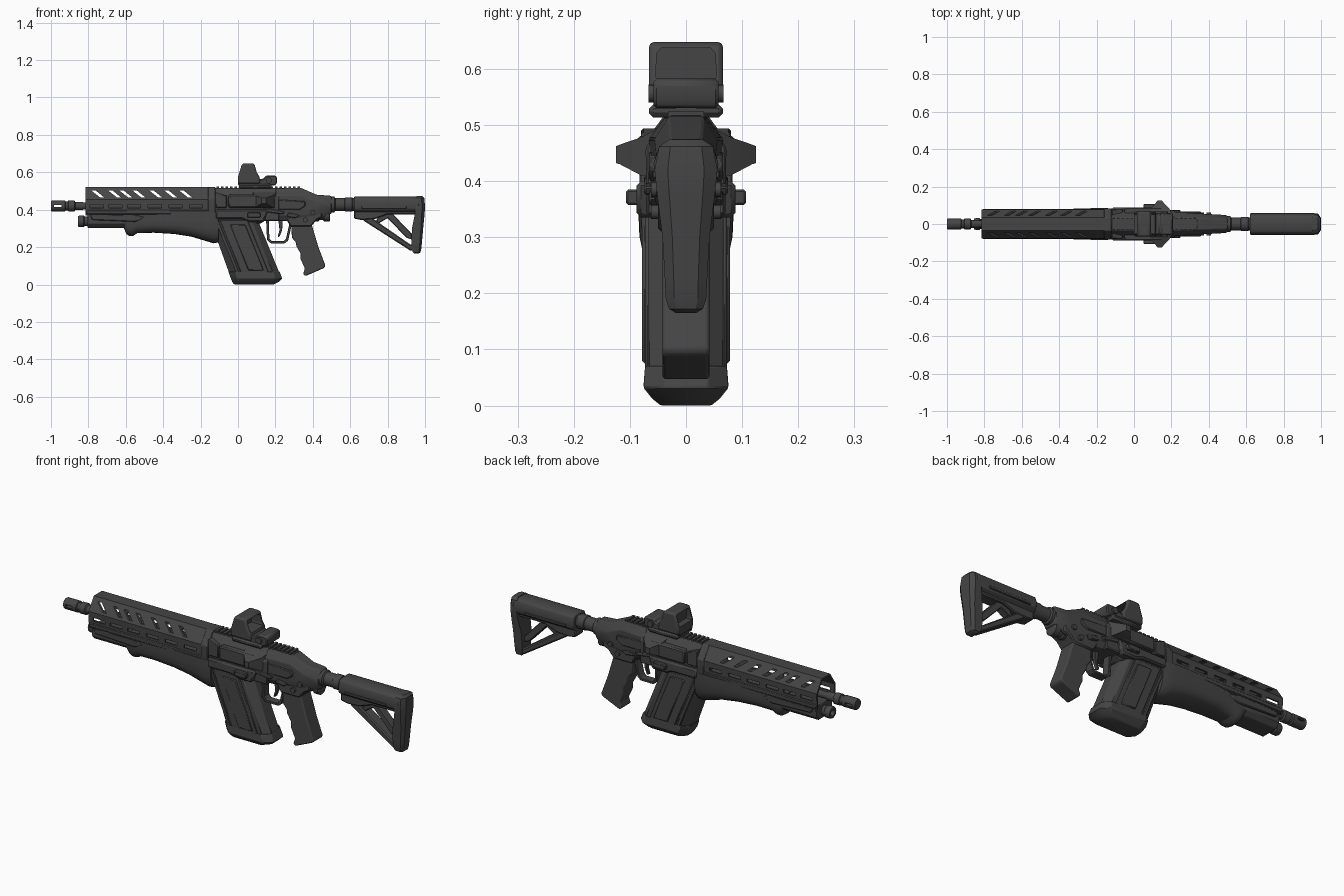
import bpy, bmesh, math
from mathutils import Matrix, Vector


def material(name, v):
    m = bpy.data.materials.new(name)
    m.diffuse_color = (v, v, v, 1)
    return m


METAL = material("dark_grey", 0.06)


def finish(name, bm, bevel=0, seg=1):
    bmesh.ops.recalc_face_normals(bm, faces=bm.faces)
    me = bpy.data.meshes.new(name)
    bm.to_mesh(me)
    bm.free()
    me.materials.append(METAL)
    ob = bpy.data.objects.new(name, me)
    bpy.context.collection.objects.link(ob)
    if bevel:
        b = ob.modifiers.new("bevel", 'BEVEL')
        b.width, b.segments, b.limit_method = bevel, seg, 'ANGLE'
    return ob


def add_loft(bm, rings):
    vs = [[bm.verts.new(p) for p in r] for r in rings]
    n = len(vs[0])
    for a, b in zip(vs, vs[1:]):
        for i in range(n):
            j = (i + 1) % n
            bm.faces.new((a[i], a[j], b[j], b[i]))
    bm.faces.new(vs[0])
    bm.faces.new(vs[-1][::-1])


def loft(name, rings, bevel=0, seg=1):
    bm = bmesh.new()
    add_loft(bm, rings)
    return finish(name, bm, bevel, seg)


# side profile (x, z) extruded between two y values
def prism(name, polys, y0, y1, bevel=0, seg=1):
    bm = bmesh.new()
    for p in polys:
        add_loft(bm, [[(x, y, z) for x, z in p] for y in (y0, y1)])
    return finish(name, bm, bevel, seg)


# cross-section (y, z) extruded along x
def bar(name, pts, x0, x1, bevel=0, seg=1):
    return loft(name, [[(x, y, z) for y, z in pts] for x in (x0, x1)], bevel, seg)


def box(name, x0, x1, y0, y1, z0, z1, bevel=0.004):
    return prism(name, [[(x0, z0), (x1, z0), (x1, z1), (x0, z1)]], y0, y1, bevel)


def pair(name, poly, y0, y1, bevel=0.004):
    for s, side in ((1, "left"), (-1, "right")):
        prism(name + "_" + side, [poly], s * y0, s * y1, bevel)


def rect(x0, x1, z0, z1):
    return [(x0, z0), (x1, z0), (x1, z1), (x0, z1)]


# turned shape along x: list of (x, radius)
def turned(name, prof, z, y=0, n=24):
    return loft(name, [[(x, y + r * math.cos(2 * math.pi * i / n), z + r * math.sin(2 * math.pi * i / n))
                        for i in range(n)] for x, r in prof])


def cross_pin(name, x, z, r, y0, y1):
    prism(name, [[(x + r * math.cos(i * math.pi / 8), z + r * math.sin(i * math.pi / 8))
                  for i in range(16)]], y0, y1)


def cut(ob, cutter):
    cutter.hide_render = True
    cutter.hide_viewport = True
    m = ob.modifiers.new("cut", 'BOOLEAN')
    m.object, m.solver = cutter, 'EXACT'


def mirrored(half):
    return half + [(-y, z) for y, z in reversed(half)]


# barrel, muzzle device and lower tube
turned("barrel", [(-0.90, 0.018), (-0.10, 0.018)], 0.42)
muzzle = turned("muzzle_device", [(-1.0, 0.015), (-1.0, 0.026), (-0.995, 0.029), (-0.925, 0.029), (-0.922, 0.023),
                                  (-0.91, 0.023), (-0.907, 0.029), (-0.875, 0.029), (-0.87, 0.022), (-0.83, 0.022)], 0.42)
cut(muzzle, prism("muzzle_slots", [rect(-0.985, -0.945, 0.414, 0.426)], -0.1, 0.1))
turned("lower_tube", [(-0.83, 0.014), (-0.855, 0.016), (-0.855, 0.028), (-0.848, 0.031), (-0.825, 0.031),
                      (-0.82, 0.026), (-0.55, 0.026)], 0.338)

# hollow handguard shroud with slanted and straight slots
outer = [(0.076, 0.37), (0.078, 0.455), (0.034, 0.52)]
inner = [(0.067, 0.37), (0.069, 0.45), (0.030, 0.511)]
shroud = bar("handguard_shroud", mirrored(outer) + mirrored(inner)[::-1], -0.815, -0.13)
slots = [[(x - 0.034, 0.502), (x - 0.010, 0.502), (x + 0.034, 0.466), (x + 0.012, 0.466)]
         for x in (-0.75, -0.66, -0.60, -0.53, -0.44, -0.36, -0.28)]
slots += [rect(x, x + 0.07, 0.41, 0.427) for x in (-0.79, -0.69, -0.59, -0.48, -0.37, -0.26)]
cut(shroud, prism("shroud_slots", slots, -0.2, 0.2))
bar("shroud_rear_collar", mirrored([(0.075, 0.33), (0.083, 0.37), (0.083, 0.457), (0.036, 0.521)]), -0.16, -0.12, 0.003)

# lower handguard
bar("handguard_lower_front", mirrored([(0.045, 0.302), (0.068, 0.325), (0.068, 0.38)]), -0.805, -0.5, 0.004)
pair("handguard_side_rail", rect(-0.81, -0.15, 0.375, 0.398), 0.06, 0.081)
pair("handguard_wedge", [(-0.78, 0.345), (-0.55, 0.335), (-0.50, 0.36), (-0.56, 0.375), (-0.79, 0.372)], 0.05, 0.077)


def grip_ring(x, zb, w):
    pts = [(x, w, 0.385)]
    for i in range(13):
        a = math.pi * i / 12
        c, s = math.cos(a), math.sin(a)
        pts.append((x, w * math.copysign(abs(c) ** 0.7, c), 0.345 - (0.345 - zb) * s ** 0.7))
    return pts + [(x, -w, 0.385)]


loft("forend_grip", [grip_ring(*s) for s in (
    (-0.61, 0.30, 0.066), (-0.595, 0.268, 0.068), (-0.58, 0.258, 0.070), (-0.56, 0.260, 0.071), (-0.54, 0.274, 0.072),
    (-0.45, 0.277, 0.077), (-0.34, 0.270, 0.081), (-0.25, 0.256, 0.084), (-0.17, 0.232, 0.085), (-0.13, 0.220, 0.084),
    (-0.105, 0.225, 0.080))])

# receiver: upper body, tail, lower body
upper = mirrored([(0.07, 0.34), (0.072, 0.46), (0.034, 0.515)])
bar("upper_receiver", upper, -0.125, 0.22, 0.004)


def tail_ring(x, w, zb, zt):
    return [(x, y, z) for y, z in mirrored([(w * 0.7, zb), (w, zb + 0.03), (w, zt - 0.04), (w * 0.55, zt)])]


loft("receiver_tail", [tail_ring(*t) for t in ((0.20, 0.066, 0.34, 0.515), (0.34, 0.056, 0.34, 0.515),
     (0.42, 0.052, 0.345, 0.48), (0.49, 0.048, 0.375, 0.475), (0.50, 0.044, 0.38, 0.47))], 0.003)
prism("lower_receiver", [[(-0.11, 0.40), (-0.11, 0.33), (0.12, 0.325), (0.15, 0.345), (0.26, 0.345), (0.28, 0.31),
                          (0.39, 0.31), (0.42, 0.345), (0.45, 0.36), (0.45, 0.40)]], -0.05, 0.05, 0.006)
pair("magazine_well", [(-0.12, 0.40), (-0.12, 0.35), (0.02, 0.35), (0.06, 0.335), (0.14, 0.335), (0.16, 0.40)], 0.04, 0.088, 0.008)
pair("receiver_side_block", [(-0.05, 0.41), (0.13, 0.41), (0.17, 0.435), (0.15, 0.48), (-0.05, 0.48)], 0.05, 0.088, 0.006)
pair("front_side_panel", [(-0.12, 0.41), (-0.06, 0.41), (-0.06, 0.475), (-0.12, 0.495)], 0.04, 0.080)
pair("rear_side_panel", [(0.19, 0.40), (0.33, 0.40), (0.36, 0.42), (0.36, 0.445), (0.19, 0.455)], 0.04, 0.066)
pair("side_catch", rect(0.05, 0.12, 0.357, 0.385), 0.07, 0.107)
pair("selector_lever", [(0.26, 0.362), (0.31, 0.355), (0.33, 0.37), (0.27, 0.385)], 0.04, 0.066)
pair("fence_rib", [(0.13, 0.39), (0.24, 0.375), (0.25, 0.39), (0.14, 0.41)], 0.04, 0.075)
for i, (x, z) in enumerate(((0.20, 0.365), (0.36, 0.345), (0.40, 0.385))):
    cross_pin(f"receiver_pin_{i}", x, z, 0.013, -0.062, 0.062)

# charging handle wings
for s, side in ((1, "left"), (-1, "right")):
    loft("charging_wing_" + side, [[(x0, s * y, z0), (x1, s * y, z0), (x1, s * y, z1), (x0, s * y, z1)]
         for y, x0, x1, z0, z1 in ((0.03, 0.07, 0.22, 0.41, 0.505), (0.08, 0.09, 0.19, 0.41, 0.478),
                                   (0.118, 0.12, 0.155, 0.43, 0.465), (0.125, 0.125, 0.15, 0.432, 0.462))])

# top rail with teeth
box("top_rail_base", -0.12, 0.34, -0.028, 0.028, 0.50, 0.517, 0.002)
prism("top_rail_teeth", [rect(-0.115 + 0.024 * i, -0.101 + 0.024 * i, 0.51, 0.524) for i in range(19)], -0.032, 0.032)

# rear sling ring and buffer tube
turned("sling_ring", [(0.41, 0.024), (0.415, 0.034), (0.43, 0.034), (0.435, 0.028), (0.455, 0.028),
                      (0.46, 0.036), (0.488, 0.036), (0.493, 0.028)], 0.372)
turned("buffer_tube", [(0.48, 0.042), (0.515, 0.042), (0.52, 0.034), (0.57, 0.034), (0.573, 0.038),
                       (0.61, 0.038), (0.613, 0.034), (0.70, 0.034)], 0.428)


# magazine: slanted loft with chamfered corners
def mag_ring(z, x0, x1, w):
    c = min(0.035, w * 0.6)
    return [(x0 + c, -w, z), (x1 - c, -w, z), (x1, -w + c, z), (x1, w - c, z),
            (x1 - c, w, z), (x0 + c, w, z), (x0, w - c, z), (x0, -w + c, z)]


loft("magazine", [mag_ring(0.36, -0.155, 0.10, 0.067), mag_ring(0.06, -0.047, 0.222, 0.067)], 0.003)
loft("magazine_foot", [mag_ring(0.07, -0.052, 0.222, 0.073), mag_ring(0.032, -0.038, 0.236, 0.076),
                       mag_ring(0.012, -0.03, 0.215, 0.060), mag_ring(0.0, -0.02, 0.19, 0.045)], 0.003)


def slant(u0, u1, z0, z1):
    return [(u0 + 0.4 * (0.35 - z), z) for z in (z0, z1)] + [(u1 + 0.4 * (0.35 - z), z) for z in (z1, z0)]


pair("magazine_panel", slant(-0.10, 0.05, 0.04, 0.345), 0.06, 0.073)
pair("magazine_inner_panel", slant(-0.055, 0.028, 0.075, 0.32), 0.06, 0.078)
pair("magazine_front_rib", slant(-0.125, -0.108, 0.06, 0.34), 0.03, 0.072, 0.002)

# trigger and guard
guard = [(0.15, 0.35), (0.155, 0.24), (0.175, 0.22), (0.25, 0.22), (0.268, 0.235), (0.29, 0.33)]
guard_in = [(0.278, 0.34), (0.257, 0.246), (0.245, 0.232), (0.18, 0.232), (0.168, 0.245), (0.164, 0.35)]
prism("trigger_guard", [guard + guard_in], -0.022, 0.022, 0.002)
prism("trigger", [[(0.215, 0.35), (0.222, 0.29), (0.212, 0.255), (0.222, 0.255), (0.236, 0.29), (0.24, 0.35)]], -0.01, 0.01, 0.002)

# pistol grip
prism("pistol_grip", [[(0.285, 0.33), (0.39, 0.33), (0.40, 0.30), (0.43, 0.20), (0.468, 0.10), (0.46, 0.088), (0.36, 0.045),
                       (0.348, 0.055), (0.358, 0.085), (0.335, 0.135), (0.335, 0.165), (0.312, 0.205), (0.31, 0.225),
                       (0.288, 0.25)]], -0.042, 0.042, 0.016, 3)

# stock: tube housing, struts and butt pad
bar("stock_body", mirrored([(0.03, 0.385), (0.052, 0.40), (0.058, 0.43), (0.048, 0.462), (0.03, 0.471)]), 0.62, 0.97, 0.006, 2)
prism("stock_lower", [[(0.62, 0.40), (0.62, 0.352), (0.66, 0.345), (0.73, 0.35), (0.80, 0.375), (0.97, 0.375), (0.97, 0.40)]],
      -0.034, 0.034, 0.005)
prism("stock_strut", [[(0.66, 0.37), (0.67, 0.342), (0.92, 0.182), (0.96, 0.18), (0.96, 0.21), (0.92, 0.215), (0.71, 0.36)]],
      -0.03, 0.03, 0.006)
prism("stock_inner_strut", [[(0.76, 0.385), (0.735, 0.335), (0.75, 0.325), (0.80, 0.355), (0.90, 0.25), (0.93, 0.24),
                             (0.93, 0.27), (0.82, 0.385)]], -0.02, 0.02, 0.004)
pair("stock_groove_rib", rect(0.66, 0.90, 0.405, 0.418), 0.04, 0.060, 0.002)


def butt_ring(z, x0, x1, w):
    c = 0.3 * w
    return [(x0, -w, z), (x1 - c, -w, z), (x1, -w + 1.4 * c, z), (x1, w - 1.4 * c, z), (x1 - c, w, z), (x0, w, z)]


loft("butt_pad", [butt_ring(*r) for r in (
    (0.474, 0.955, 0.985, 0.030), (0.462, 0.95, 0.996, 0.048), (0.42, 0.948, 1.0, 0.056), (0.38, 0.946, 0.998, 0.052),
    (0.30, 0.93, 0.99, 0.042), (0.23, 0.927, 0.984, 0.038), (0.19, 0.93, 0.98, 0.036), (0.172, 0.935, 0.975, 0.030),
    (0.165, 0.945, 0.965, 0.018))])

# reflex sight
box("sight_neck", 0.01, 0.17, -0.026, 0.026, 0.50, 0.54)
box("sight_clamp", 0.005, 0.18, -0.066, 0.066, 0.513, 0.537, 0.008)
prism("sight_base", [[(0.0, 0.53), (0.20, 0.53), (0.208, 0.545), (0.208, 0.575), (0.20, 0.583), (0.15, 0.583),
                      (0.135, 0.565), (0.0, 0.565)]], -0.058, 0.058, 0.006)
hood = prism("sight_hood", [[(0.0, 0.54), (0.0, 0.575), (0.018, 0.635), (0.025, 0.648), (0.082, 0.648), (0.09, 0.638),
                             (0.10, 0.60), (0.115, 0.575), (0.12, 0.54)]], -0.066, 0.066, 0.009, 2)
cut(hood, bar("sight_window_cut", mirrored([(0.052, 0.578), (0.054, 0.59), (0.052, 0.628), (0.044, 0.637)]), -0.1, 0.3))
box("sight_lens", 0.035, 0.041, -0.058, 0.058, 0.57, 0.64, 0)
for s in (-1, 1):
    cross_pin("sight_knob", 0.165, 0.556, 0.016, s * 0.05, s * 0.067)

# smooth shading on rounded parts, sharp edges kept
for ob in bpy.context.scene.objects:
    ob.select_set(not ob.hide_render)
bpy.context.view_layer.objects.active = bpy.data.objects["barrel"]
bpy.ops.object.shade_smooth_by_angle(angle=math.radians(30))
